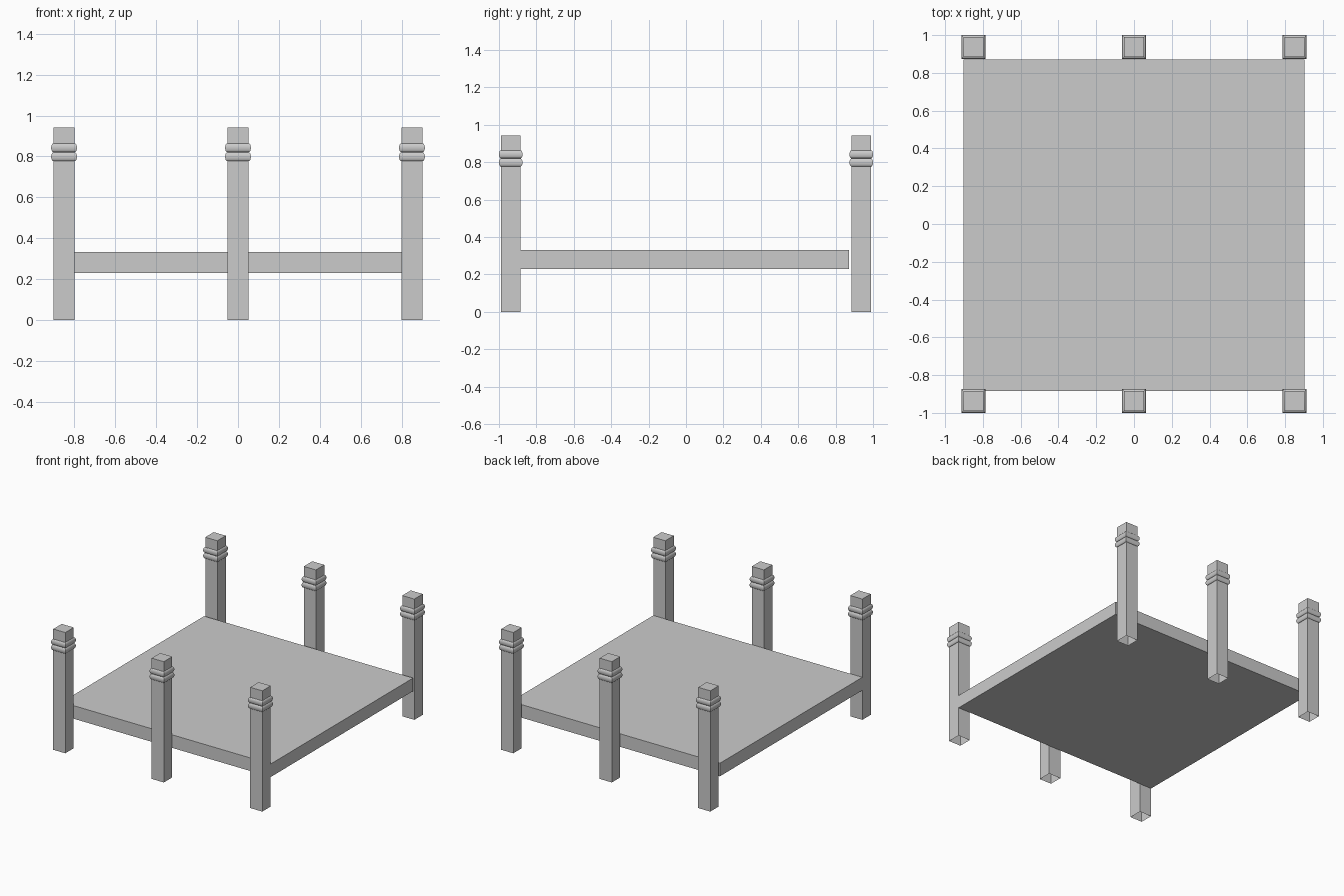
import bpy, bmesh, math

if "Cube" in bpy.data.objects:
    bpy.data.objects.remove(bpy.data.objects["Cube"])

POST_X, POST_Y, HALF, HEIGHT = 0.85, 0.937, 0.052, 0.942
RING_OUT, RING_HALF = 0.011, 0.0215


def finish(name, bm):
    mesh = bpy.data.meshes.new(name)
    bm.to_mesh(mesh)
    bm.free()
    obj = bpy.data.objects.new(name, mesh)
    bpy.context.collection.objects.link(obj)
    return obj


def post_profile():
    # half-width and height up the post, with two rounded collars near the top
    pts = [(HALF, 0.0)]
    for zc in (0.7985, 0.8425):
        for i in range(13):
            a = -math.pi / 2 + math.pi * i / 12
            pts.append((HALF + RING_OUT * math.cos(a), zc + RING_HALF * math.sin(a)))
    pts.append((HALF, HEIGHT))
    return pts


def make_post(name, x, y):
    # square sweep of the profile, capped on top, open underneath
    bm = bmesh.new()
    loops = [[bm.verts.new((x + sx * r, y + sy * r, z))
              for sx, sy in ((-1, -1), (1, -1), (1, 1), (-1, 1))]
             for r, z in post_profile()]
    for low, high in zip(loops, loops[1:]):
        for i in range(4):
            j = (i + 1) % 4
            bm.faces.new((low[i], low[j], high[j], high[i]))
    bm.faces.new(loops[-1])
    obj = finish(name, bm)
    bpy.ops.object.select_all(action='DESELECT')
    obj.select_set(True)
    bpy.context.view_layer.objects.active = obj
    bpy.ops.object.shade_smooth_by_angle(angle=math.radians(35))


# six posts, three along the front and three along the back
for row, y in (("front", -POST_Y), ("back", POST_Y)):
    for side, x in (("left", -POST_X), ("middle", 0.0), ("right", POST_X)):
        make_post(f"{row}_{side}_post", x, y)

# deck slab between the rows
bm = bmesh.new()
bmesh.ops.create_cube(bm, size=1)
bmesh.ops.scale(bm, vec=(1.804, 1.756, 0.102), verts=bm.verts)
bmesh.ops.translate(bm, vec=(0, -0.007, 0.281), verts=bm.verts)
finish("deck", bm)
